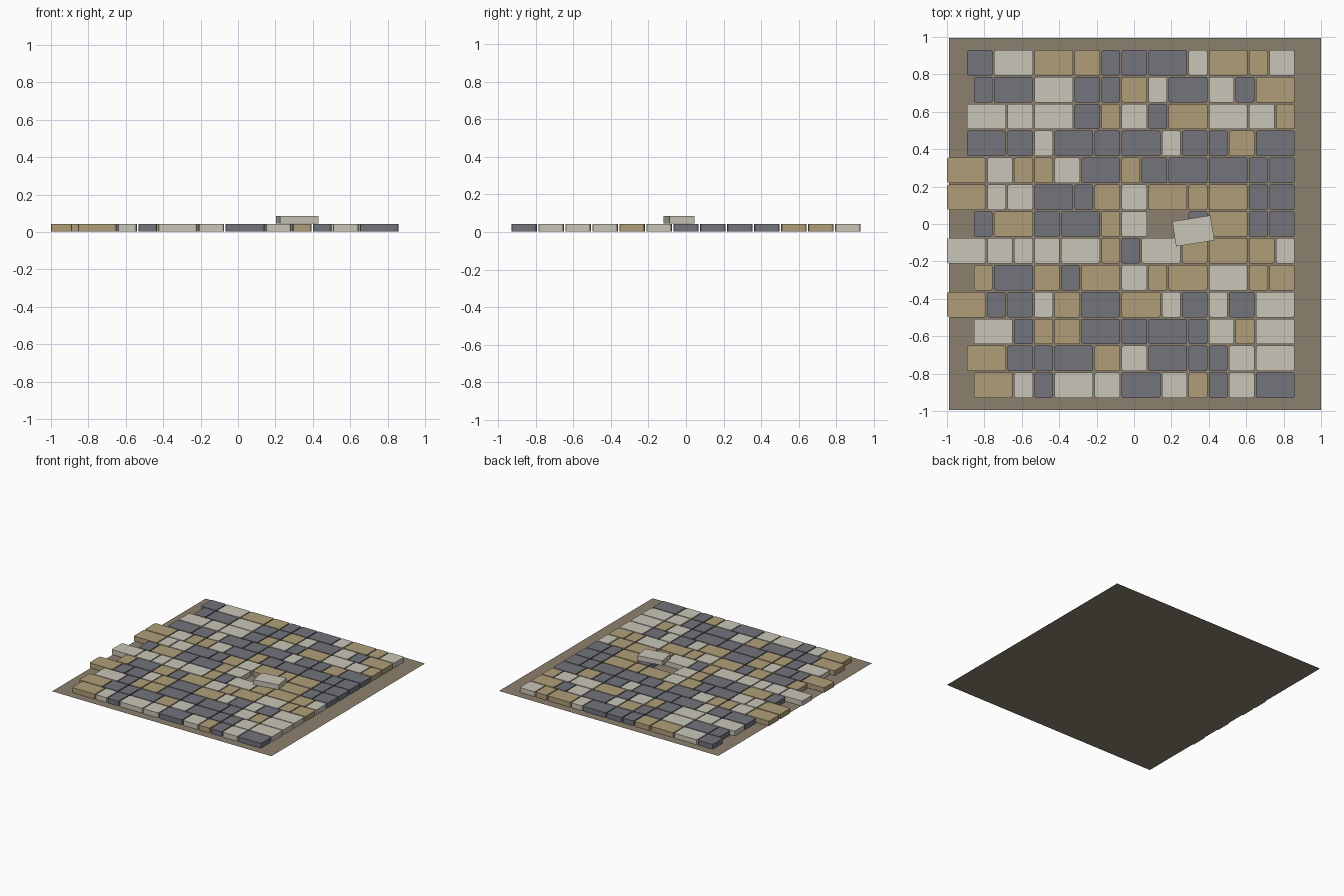
import bpy, bmesh, math
from mathutils import Matrix

if "Cube" in bpy.data.objects:
    bpy.data.objects.remove(bpy.data.objects["Cube"])


def linear(c):
    c /= 255
    return c / 12.92 if c <= 0.04045 else ((c + 0.055) / 1.055) ** 2.4


def material(name, rgb):
    m = bpy.data.materials.new(name)
    m.diffuse_color = (*[linear(c) for c in rgb], 1)
    m.use_nodes = True
    m.node_tree.nodes["Principled BSDF"].inputs["Base Color"].default_value = m.diffuse_color
    return m


STONE_MATS = [material("grey stone", (115, 116, 124)),
              material("pale stone", (201, 197, 184)),
              material("tan stone", (176, 158, 121))]
EARTH = material("earth", (140, 128, 111))

UNIT = 0.0359                 # a quarter of one course
COURSE = 4 * UNIT
GAP = 0.008
HEIGHT = 0.04
BASE = 0.002
RIGHT = 0.863                 # all courses line up on this side
WIDTHS = {"S": 3, "M": 4, "L": 6}
COLOURS = {"g": 0, "w": 1, "t": 2}

# Courses from back to front: size and colour of each stone ("-" is a hole)
COURSES = [
    "Mg Lw Lt Mt Sg Mg Lg Sw Lt St Mw",
    "Sg Lg Lw Mg Sg Mt Sw Lg Mw Sg Lt",
    "Lw Mw Lw Mg St Mw Sg Lt Lw Mw St",
    "Lg Mg Sw Lg Mg Lg Sw Mg Sg Mt Lg",
    "Lt Mw St St Mw Lg St Mg Lg Lg Sg Mg",
    "Lt Sw Mw Lg Sg Mt Mw Lt St Lt Sg Mg",
    "Sg Lt Mg Lg St Mw L- Sg Lt Sg Mg",
    "Lw Mw Sw Mw Lw St Sg Lw Mt Lt Mt Sw",
    "St Lg Mt Sg Lt Mw St Lt Lw St Mt",
    "Lt Sg Mg Sw Mt Lg Lt Sw Mg Sw Mg Lw",
    "Lw Sg St Mt Lg Mg Lg Sg Mw St Lw",
    "Lt Mg Sg Lg Mt Mw Lg Sg Sg Mw Lw",
    "Lt Sw Sg Lw Mw Lg Mw St Sg Mw Lg",
]


def add_stone(bm, x, y, z, width, colour, angle=0.0, radius=0.011):
    """Extruded slab with rounded upright corners."""
    hx, hy = (width - GAP) / 2 - radius, (COURSE - GAP) / 2 - radius
    place = Matrix.Translation((x, y, z)) @ Matrix.Rotation(angle, 4, "Z")
    outline = []
    for i, (sx, sy) in enumerate([(1, 1), (-1, 1), (-1, -1), (1, -1)]):
        for k in range(3 if radius else 1):
            a = math.radians(90 * i + 45 * k)
            outline.append((sx * hx + radius * math.cos(a),
                            sy * hy + radius * math.sin(a)))
    low = [bm.verts.new(place @ Matrix.Translation((px, py, 0)).translation)
           for px, py in outline]
    high = [bm.verts.new(place @ Matrix.Translation((px, py, HEIGHT)).translation)
            for px, py in outline]
    n = len(outline)
    faces = [bm.faces.new(low[::-1]), bm.faces.new(high)]
    for i in range(n):
        j = (i + 1) % n
        faces.append(bm.faces.new((low[i], low[j], high[j], high[i])))
    for f in faces:
        f.material_index = colour


def finish(bm, name, mats):
    mesh = bpy.data.meshes.new(name)
    bm.to_mesh(mesh)
    bm.free()
    for m in mats:
        mesh.materials.append(m)
    obj = bpy.data.objects.new(name, mesh)
    bpy.context.collection.objects.link(obj)
    return obj


# Bare earth under the paving
bm = bmesh.new()
bmesh.ops.create_grid(bm, x_segments=1, y_segments=1, size=0.995,
                      matrix=Matrix.Translation((0.005, 0, 0)))
finish(bm, "ground_sheet", [EARTH])

# Paving courses
for row, text in enumerate(COURSES):
    bm = bmesh.new()
    stones = text.split()
    x = RIGHT - UNIT * sum(WIDTHS[s[0]] for s in stones)
    for size, colour in stones:
        width = WIDTHS[size] * UNIT
        if colour != "-":
            add_stone(bm, x + width / 2, (6 - row) * COURSE, BASE, width, COLOURS[colour])
        x += width
    finish(bm, f"paving_course_{row + 1}", STONE_MATS)

# Loose stone lying askew beside its hole
bm = bmesh.new()
add_stone(bm, 0.317, -0.037, 0.046, 6 * UNIT, COLOURS["w"], math.radians(9), radius=0)
finish(bm, "loose_stone", STONE_MATS)
